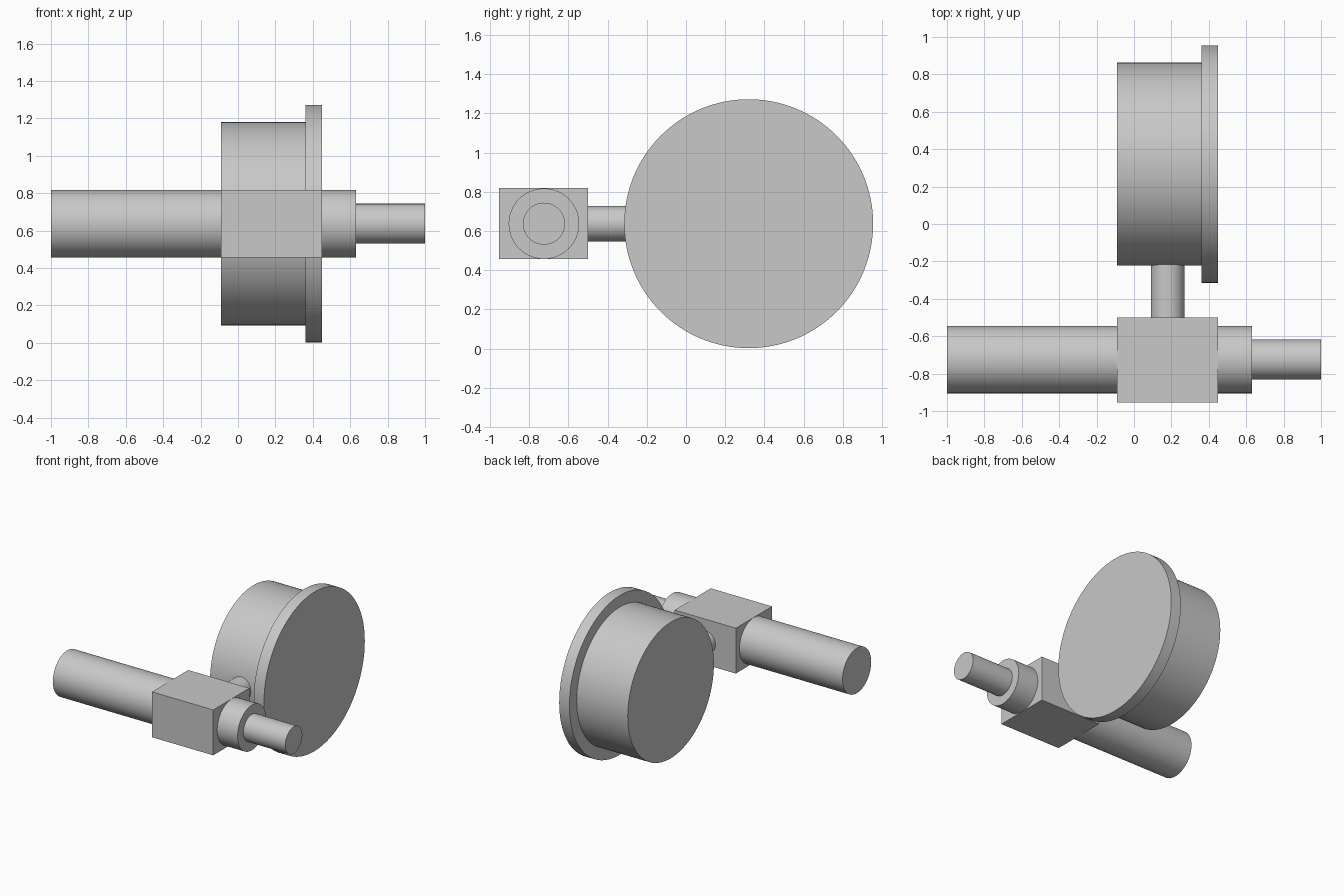
import bpy
import math
from mathutils import Vector

cube = bpy.data.objects.get("Cube")
if cube:
    bpy.data.objects.remove(cube, do_unlink=True)

grey = bpy.data.materials.new("light grey metal")
grey.use_nodes = True
colour = (0.58, 0.58, 0.58, 1)
grey.diffuse_color = colour
for node in grey.node_tree.nodes:
    if node.type == 'BSDF_PRINCIPLED':
        node.inputs["Base Color"].default_value = colour

AXIS_Z = 0.637   # shared centre height
TUBE_Y = -0.725  # barrel axis
DIAL_Y = 0.32    # gauge axis


def finish(name):
    obj = bpy.context.object
    obj.name = name
    obj.data.materials.append(grey)
    return obj


def rod(name, start, end, radius, sides=64):
    """Capped cylinder between two points."""
    a, b = Vector(start), Vector(end)
    bpy.ops.mesh.primitive_cylinder_add(
        vertices=sides, radius=radius, depth=(b - a).length, location=(a + b) / 2,
        rotation=(b - a).to_track_quat('Z', 'Y').to_euler())
    bpy.ops.object.shade_smooth_by_angle(angle=math.radians(30))
    return finish(name)


def rod_x(name, x0, x1, y, radius, sides=64):
    return rod(name, (x0, y, AXIS_Z), (x1, y, AXIS_Z), radius, sides)


# Barrel and the thinner spindle at its end
rod_x("barrel", -1, 0.63, TUBE_Y, 0.18)
rod_x("spindle", 0.62, 1, TUBE_Y, 0.107)

# Mounting block around the barrel
bpy.ops.mesh.primitive_cube_add(size=1, location=(0.18, -0.7275, AXIS_Z))
block = finish("mounting_block")
block.scale = (0.54, 0.455, 0.362)

# Stem joining the block to the dial housing
rod("stem", (0.18, -0.52, AXIS_Z), (0.18, -0.15, AXIS_Z), 0.09)

# Dial housing with its wider rim
rod_x("dial_housing", -0.09, 0.37, DIAL_Y, 0.543, 128)
rod_x("dial_rim", 0.36, 0.45, DIAL_Y, 0.635, 128)
